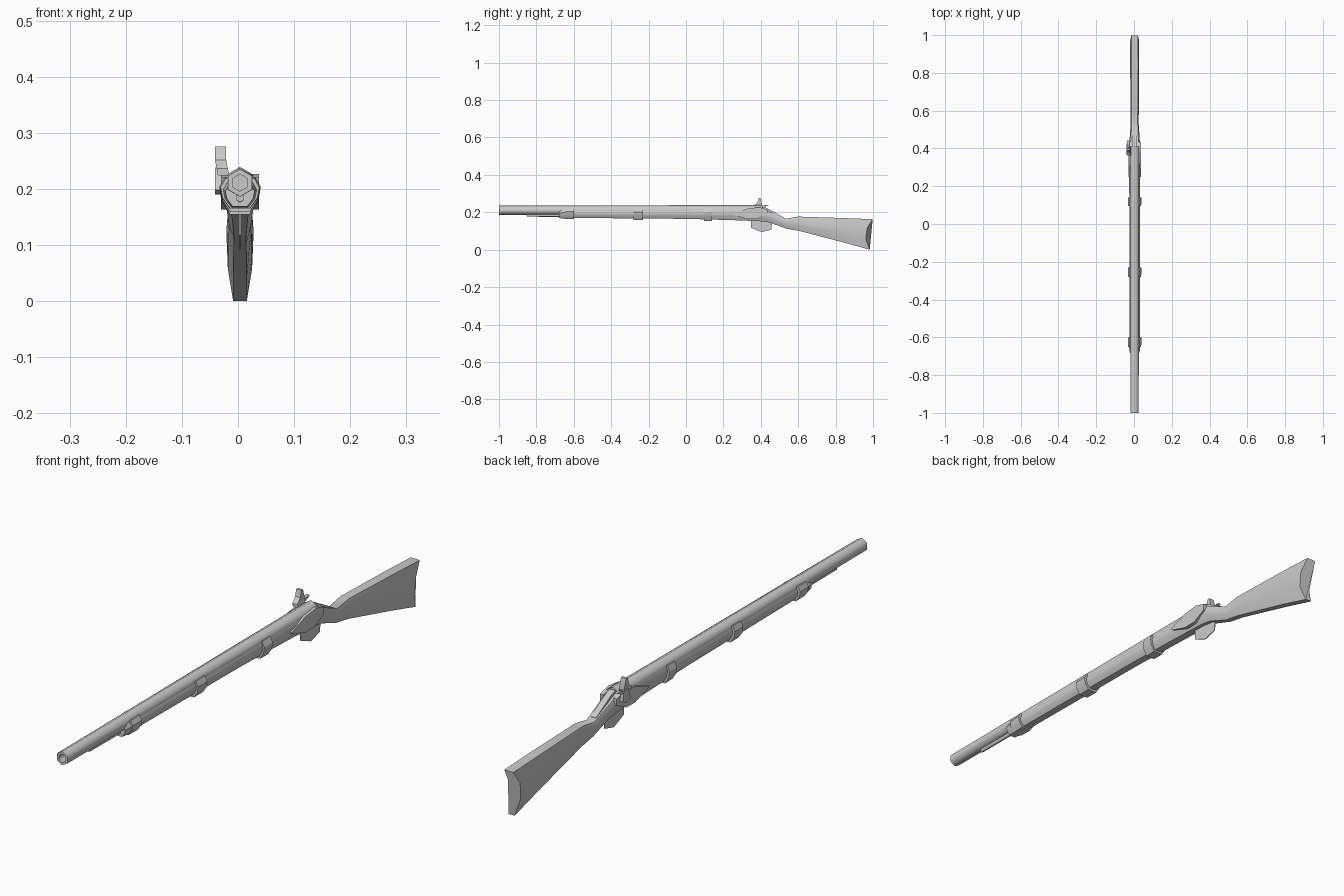
import bpy, bmesh, math

if "Cube" in bpy.data.objects:
    bpy.data.objects.remove(bpy.data.objects["Cube"])

CX = 0.0035   # centre line of barrel and stock


def finish(name, rings, cap=True, angle=50):
    """Skin a list of equal-length vertex rings into one object."""
    bm = bmesh.new()
    vr = [[bm.verts.new(p) for p in r] for r in rings]
    n = len(vr[0])
    for a, b in zip(vr, vr[1:]):
        for i in range(n):
            bm.faces.new((a[i], a[(i + 1) % n], b[(i + 1) % n], b[i]))
    if cap:
        bm.faces.new(vr[0][::-1])
        bm.faces.new(vr[-1])
    bmesh.ops.recalc_face_normals(bm, faces=bm.faces)
    me = bpy.data.meshes.new(name)
    bm.to_mesh(me)
    bm.free()
    ob = bpy.data.objects.new(name, me)
    bpy.context.collection.objects.link(ob)
    bpy.ops.object.select_all(action='DESELECT')
    ob.select_set(True)
    bpy.context.view_layer.objects.active = ob
    bpy.ops.object.shade_smooth_by_angle(angle=math.radians(angle))
    return ob


def circle(y, z, r, n=6):
    return [(CX + r * math.sin(2 * math.pi * i / n), y,
             z + r * math.cos(2 * math.pi * i / n)) for i in range(n)]


# half cross-section of the stock: (width fraction, height fraction)
HALF = [(0.75, 1), (1, 0.7), (0.9, 0.35), (0.5, 0)]


def section(y, bottom, top, hw, ys=None):
    half = [(w * hw, ys[i] if ys else y, bottom + h * (top - bottom))
            for i, (w, h) in enumerate(HALF)]
    return ([(CX + x, yy, z) for x, yy, z in half] +
            [(CX - x, yy, z) for x, yy, z in reversed(half)])


def plate(name, x0, x1, outline):
    """Flat side profile (y, z) extruded from x0 to x1."""
    return finish(name, [[(x, y, z) for y, z in outline] for x in (x0, x1)], angle=20)


# hexagonal barrel with bore
finish("barrel", [circle(0.41, 0.211, 0.028), circle(-1, 0.211, 0.0245),
                  circle(-1, 0.211, 0.015), circle(-0.93, 0.211, 0.015)], angle=65)

# ramrod under the barrel
finish("ramrod", [circle(-0.85, 0.184, 0.0075), circle(-0.60, 0.183, 0.0075)], angle=65)

# full-length stock, wrist and butt
finish("stock", [
    section(-0.67, 0.174, 0.208, 0.023),
    section(-0.60, 0.170, 0.213, 0.027),
    section(0.00, 0.165, 0.216, 0.028),
    section(0.25, 0.158, 0.220, 0.029),
    section(0.40, 0.152, 0.226, 0.030),
    section(0.445, 0.146, 0.205, 0.027),
    section(0.535, 0.113, 0.166, 0.021),
    section(0.60, 0.102, 0.177, 0.022),
    section(0.85, 0.037, 0.169, 0.024),
    section(0, 0.0, 0.163, 0.024, (0.998, 0.968, 0.961, 0.982)),
])

# breech tang sloping down behind the barrel
plate("breech_tang", CX - 0.011, CX + 0.011,
      [(0.40, 0.232), (0.43, 0.224), (0.52, 0.174), (0.52, 0.165), (0.40, 0.20)])

# barrel bands wrapped round the fore-end
for i, (y0, y1, bot) in enumerate([(-0.65, -0.60, 0.165), (-0.28, -0.23, 0.159),
                                   (0.095, 0.14, 0.154)]):
    finish(f"barrel_band_{i + 1}", [section(y0, bot, 0.219, 0.0345),
                                    section(y1, bot, 0.221, 0.0365)], angle=30)
finish("nose_cap", [section(-0.68, 0.169, 0.208, 0.026),
                    section(-0.64, 0.166, 0.214, 0.031)], angle=30)

# lock plate and matching side plate
LOCK = [(0.25, 0.192), (0.33, 0.220), (0.39, 0.227), (0.435, 0.215),
        (0.435, 0.190), (0.38, 0.164), (0.33, 0.163), (0.26, 0.184)]
for name, s in (("lock_plate", -1), ("side_plate", 1)):
    plate(name, CX + s * 0.020, CX + s * 0.0335, LOCK)

# hammer: body on the lock, leaning neck, upright spur
plate("hammer_body", -0.041, -0.029,
      [(0.372, 0.198), (0.395, 0.190), (0.417, 0.2), (0.41, 0.236), (0.385, 0.238)])


def slab(x0, x1, y0, y1, z):
    return [(x0, y0, z), (x1, y0, z), (x1, y1, z), (x0, y1, z)]


finish("hammer_neck", [slab(-0.036, -0.015, 0.362, 0.40, 0.224),
                       slab(-0.038, -0.018, 0.362, 0.405, 0.236),
                       slab(-0.041, -0.021, 0.382, 0.405, 0.252),
                       slab(-0.041, -0.021, 0.388, 0.398, 0.276)], angle=20)
finish("hammer_thumb_rest", [slab(-0.039, -0.023, 0.395, 0.42, 0.228),
                             slab(-0.037, -0.025, 0.42, 0.443, 0.238)], angle=20)

# percussion nipple beside the breech
finish("nipple", [circle(0.37, 0.215, 0.010), circle(0.40, 0.228, 0.010)])

# trigger guard
plate("trigger_guard", CX - 0.0015, CX + 0.0015,
      [(0.347, 0.165), (0.347, 0.118), (0.405, 0.094),
       (0.457, 0.108), (0.460, 0.145), (0.43, 0.165)])
